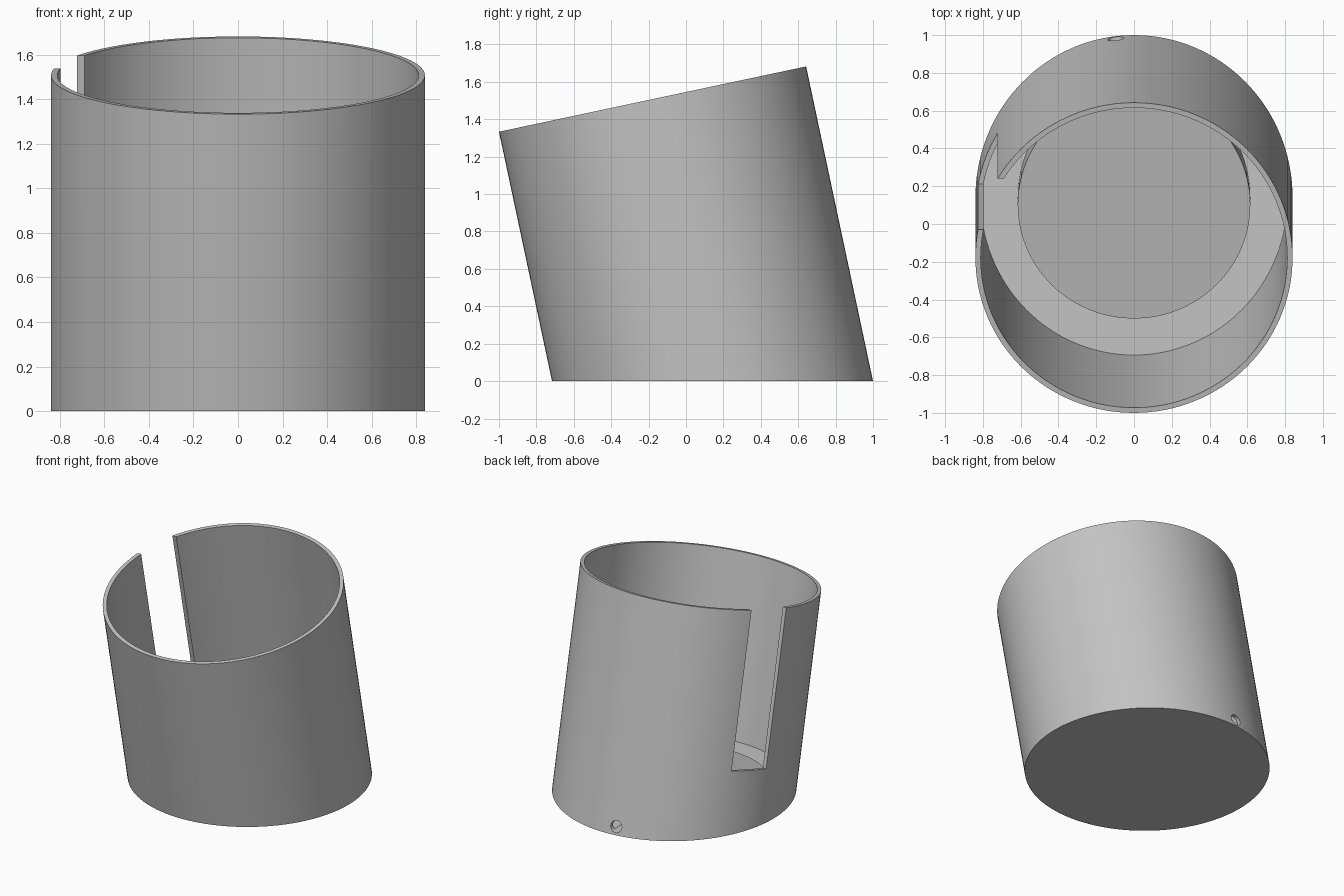
import bpy, bmesh
from math import sin, cos, pi, radians
from mathutils import Matrix, Vector

TILT = radians(12)
RADIUS, WALL, FLOOR = 0.8395, 0.028, 0.028
LENGTH = 1.5414          # along the leaning axis
LEAN = Matrix.Translation((0, 0.1417, 0)) @ Matrix.Rotation(TILT, 4, 'X')

cube = bpy.data.objects.get("Cube")
if cube:
    bpy.data.objects.remove(cube, do_unlink=True)

grey = bpy.data.materials.new("plain_grey")
grey.use_nodes = True
COLOUR = (0.55, 0.55, 0.55, 1)
grey.diffuse_color = COLOUR
grey.node_tree.nodes["Principled BSDF"].inputs["Base Color"].default_value = COLOUR


def add_object(name, bm):
    bmesh.ops.recalc_face_normals(bm, faces=bm.faces)
    mesh = bpy.data.meshes.new(name)
    bm.to_mesh(mesh)
    bm.free()
    mesh.materials.append(grey)
    obj = bpy.data.objects.new(name, mesh)
    bpy.context.collection.objects.link(obj)
    return obj


def leaning_cylinder(name, radius, base_z, top, sides=128):
    """Leaning cylinder with a level base at base_z and a square-cut top."""
    bm = bmesh.new()
    low, high = [], []
    for i in range(sides):
        a = 2 * pi * i / sides
        x, v = radius * cos(a), radius * sin(a)
        low.append(bm.verts.new(LEAN @ Vector((x, v, (base_z - v * sin(TILT)) / cos(TILT)))))
        high.append(bm.verts.new(LEAN @ Vector((x, v, top))))
    for i in range(sides):
        j = (i + 1) % sides
        bm.faces.new((low[i], low[j], high[j], high[i]))
    bm.faces.new(low[::-1])
    bm.faces.new(high)
    return add_object(name, bm)


def box(name, lo, hi):
    lo, hi = Vector(lo), Vector(hi)
    bm = bmesh.new()
    bmesh.ops.create_cube(bm, size=1, matrix=LEAN @ Matrix.Translation((lo + hi) / 2)
                          @ Matrix.Diagonal((*(hi - lo), 1)))
    return add_object(name, bm)


def activate(obj):
    bpy.ops.object.select_all(action='DESELECT')
    obj.select_set(True)
    bpy.context.view_layer.objects.active = obj


def cut(target, cutter):
    mod = target.modifiers.new("cut", 'BOOLEAN')
    mod.operation, mod.solver, mod.object = 'DIFFERENCE', 'EXACT', cutter
    activate(target)
    bpy.ops.object.modifier_apply(modifier=mod.name)
    bpy.data.objects.remove(cutter, do_unlink=True)


# Leaning cup with a thin wall and a level floor
cup = leaning_cylinder("cup_shell", RADIUS, 0, LENGTH)
cut(cup, leaning_cylinder("cavity_cutter", RADIUS - WALL, FLOOR, LENGTH + 0.2))

# Tall slot open at the rim
cut(cup, box("slot_cutter", (-1.2, 0.152, 0.38), (-0.5, 0.428, 1.8)))

# Small round hole low in the back wall
bm = bmesh.new()
bmesh.ops.create_cone(bm, cap_ends=True, segments=32, radius1=0.043, radius2=0.043, depth=0.32,
                      matrix=Matrix.Translation((-0.097, 0.95, 0.06)) @ Matrix.Rotation(pi / 2, 4, 'X'))
cut(cup, add_object("hole_cutter", bm))

# Raised round seat inside, its top square to the axis
seat = leaning_cylinder("inner_seat", 0.6156, FLOOR - 0.005, 0.191)

for obj in (cup, seat):
    activate(obj)
    bpy.ops.object.shade_smooth_by_angle(angle=radians(30))
